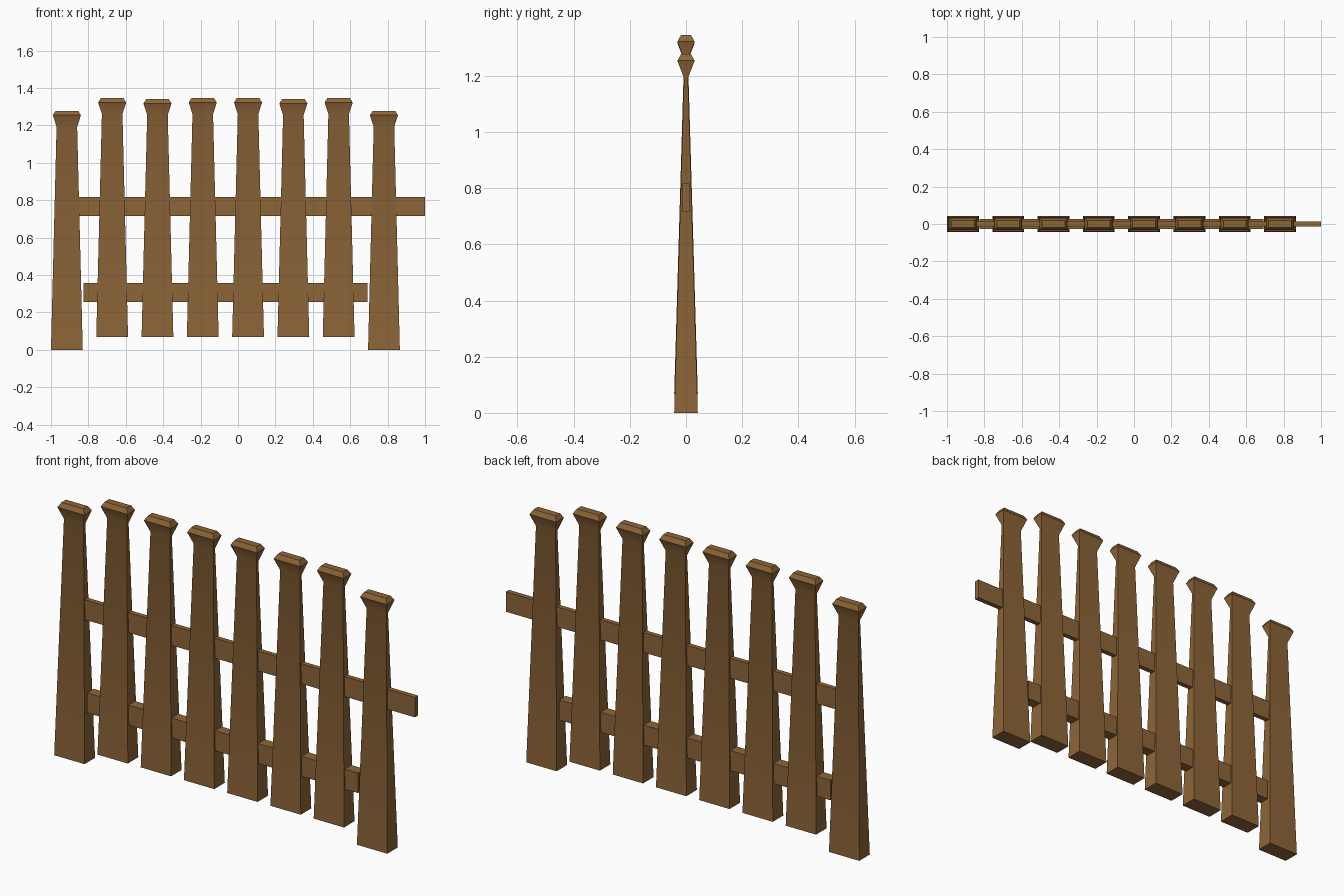
import bpy, bmesh

if "Cube" in bpy.data.objects:
    bpy.data.objects.remove(bpy.data.objects["Cube"])

wood = bpy.data.materials.new("wood")
wood.diffuse_color = (0.27, 0.13, 0.04, 1)
wood.use_nodes = True
wood.node_tree.nodes["Principled BSDF"].inputs["Base Color"].default_value = wood.diffuse_color

# rectangular sections of a picket: height, half width, half depth
PROFILE = [(0, 0.085, 0.042), (1.192, 0.055, 0.007),
           (1.254, 0.075, 0.031), (1.277, 0.061, 0.018)]


def loft(name, sections):
    """Stack rectangular sections (x0, x1, half depth, z) into a closed solid."""
    bm = bmesh.new()
    rings = [[bm.verts.new((x, y, z)) for x, y in
              ((x0, -d), (x1, -d), (x1, d), (x0, d))]
             for x0, x1, d, z in sections]
    for a, b in zip(rings, rings[1:]):
        for i in range(4):
            j = (i + 1) % 4
            bm.faces.new((a[i], a[j], b[j], b[i]))
    bm.faces.new(rings[0][::-1])
    bm.faces.new(rings[-1])
    mesh = bpy.data.meshes.new(name)
    bm.to_mesh(mesh)
    bm.free()
    mesh.materials.append(wood)
    obj = bpy.data.objects.new(name, mesh)
    bpy.context.collection.objects.link(obj)
    return obj


# pickets: the two end posts reach the ground, the rest hang above it
pickets = []
for i in range(8):
    cx = -0.915 + 0.2422 * i
    is_post = i in (0, 7)
    lift = 0 if is_post else 0.068
    dip = 0.005 if i in (2, 5) else 0  # two pickets are slightly shorter
    name = "end_post" if is_post else "picket"
    pickets.append(loft(name, [(cx - w, cx + w, d, z + lift - (dip if z else 0))
                               for z, w, d in PROFILE]))

# rails: the upper one sticks out past the right post
for name, x0, x1, d, z0, z1 in (("upper_rail", -0.85, 1.0, 0.0125, 0.715, 0.816),
                                ("lower_rail", -0.827, 0.692, 0.027, 0.255, 0.356)):
    loft(name, [(x0, x1, d, z0), (x0, x1, d, z1)])

# soften the flare under each cap only
for obj in pickets:
    bpy.ops.object.select_all(action='DESELECT')
    obj.select_set(True)
    bpy.context.view_layer.objects.active = obj
    bpy.ops.object.shade_smooth_by_angle(angle=0.5236)
